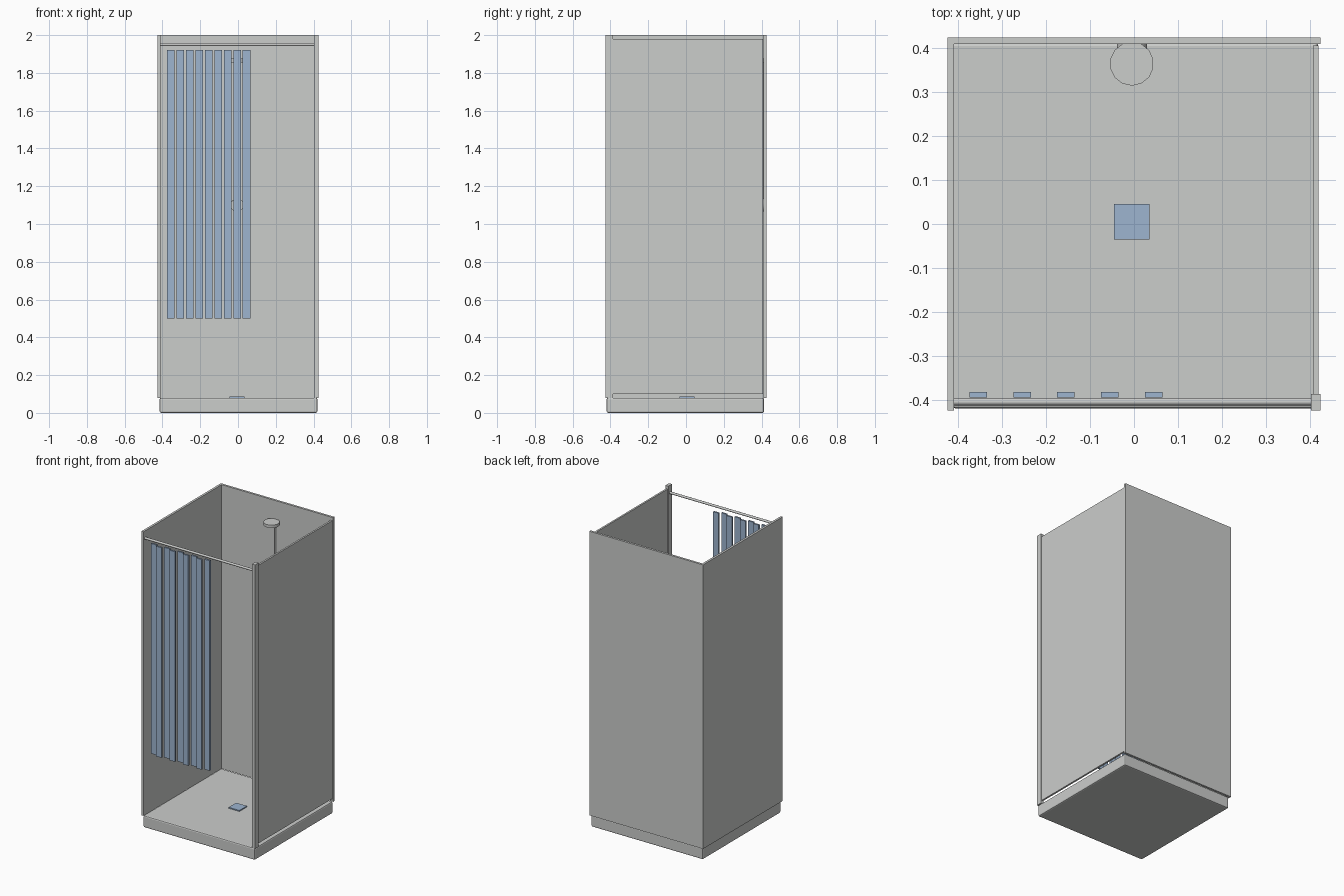
import bpy
from math import radians

cube = bpy.data.objects.get("Cube")
if cube:
    bpy.data.objects.remove(cube, do_unlink=True)


def material(name, rgb):
    m = bpy.data.materials.new(name)
    m.use_nodes = True
    colour = (*rgb, 1)
    m.diffuse_color = colour
    m.node_tree.nodes["Principled BSDF"].inputs["Base Color"].default_value = colour
    return m


GREY = material("light grey", (0.6, 0.61, 0.6))
BLUE = material("soft blue", (0.34, 0.46, 0.63))


def box(name, x, y, z, mat=GREY, bevel=0):
    """Box from its (min, max) range on each axis."""
    spans = (x, y, z)
    bpy.ops.mesh.primitive_cube_add(size=1, location=[(a + b) / 2 for a, b in spans])
    ob = bpy.context.object
    ob.name = name
    ob.scale = [b - a for a, b in spans]
    bpy.ops.object.transform_apply(location=False, rotation=False, scale=True)
    ob.data.materials.append(mat)
    if bevel:
        mod = ob.modifiers.new("soft edges", "BEVEL")
        mod.width = bevel
        mod.segments = 2
    return ob


def rod(name, centre, radius, length, tilt=(0, 0, 0), sides=14):
    """Cylinder along z, turned by tilt in degrees."""
    bpy.ops.mesh.primitive_cylinder_add(
        vertices=sides, radius=radius, depth=length, location=centre,
        rotation=[radians(a) for a in tilt])
    ob = bpy.context.object
    ob.name = name
    ob.data.materials.append(GREY)
    bpy.ops.object.shade_smooth_by_angle(angle=radians(35))
    return ob


# Tray with softened edges, and the drain cover
box("shower_tray", (-0.415, 0.42), (-0.42, 0.413), (0, 0.08), bevel=0.008)
box("drain_cover", (-0.045, 0.035), (-0.035, 0.045), (0.08, 0.087), BLUE)

# Walls: two full panels, and a slightly shorter one held by a corner post
box("back_wall", (-0.425, 0.425), (0.41, 0.425), (0.08, 2))
box("right_wall", (-0.425, -0.41), (-0.425, 0.41), (0.08, 2))
box("left_wall", (0.408, 0.42), (-0.39, 0.407), (0.1, 1.98))
box("corner_post", (0.403, 0.425), (-0.425, -0.387), (0.08, 2))

# Curtain rail and pleats, alternately in front and behind
rod("curtain_rail", (-0.003, -0.405, 1.95), 0.008, 0.816, (0, 90, 0))
for i in range(9):
    x = -0.375 + 0.05 * i
    y = -0.395 if i % 2 == 0 else -0.41
    box(f"curtain_strip_{i + 1}", (x, x + 0.04), (y, y + 0.012), (0.5, 1.92), BLUE)

# Shower head, riser and mixer valve
rod("shower_head", (-0.005, 0.365, 1.865), 0.05, 0.02)
rod("riser_pipe", (-0.005, 0.403, 1.48), 0.006, 0.76)
rod("mixer_valve", (-0.005, 0.405, 1.1), 0.035, 0.014, (90, 0, 0))
